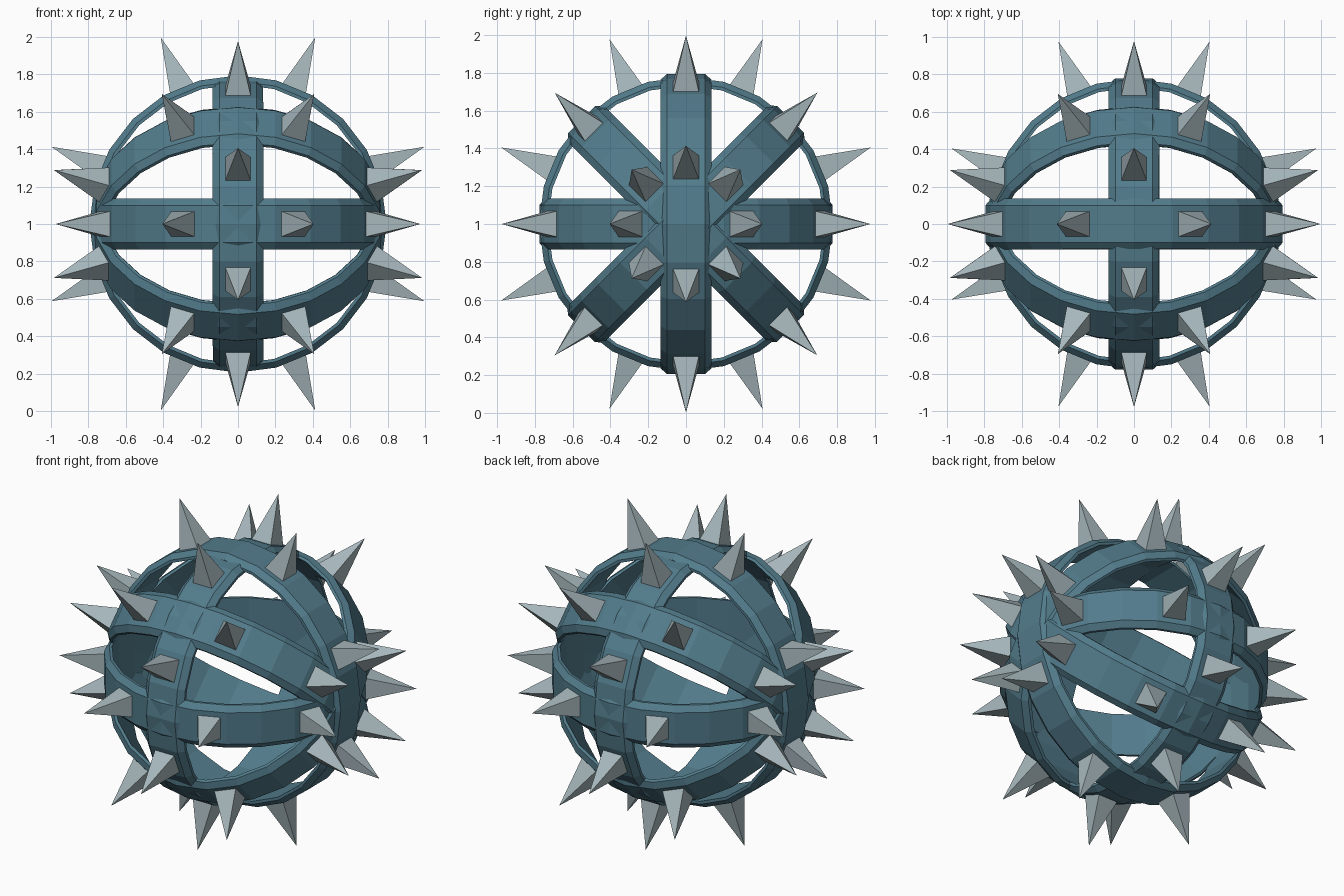
import bpy, bmesh, math
from mathutils import Matrix, Vector

if "Cube" in bpy.data.objects:
    bpy.data.objects.remove(bpy.data.objects["Cube"])

def material(name, rgb):
    m = bpy.data.materials.new(name)
    m.diffuse_color = (*rgb, 1)
    m.use_nodes = True
    m.node_tree.nodes["Principled BSDF"].inputs["Base Color"].default_value = m.diffuse_color
    return m

TEAL = material("teal_metal", (0.085, 0.20, 0.26))
STEEL = material("pale_steel", (0.38, 0.47, 0.50))
CENTER = Matrix.Translation((0, 0, 1))
SEGMENTS = 24

def add_object(name, bm, mat, rotation):
    bmesh.ops.recalc_face_normals(bm, faces=bm.faces)
    bm.transform(CENTER @ rotation)
    me = bpy.data.meshes.new(name)
    bm.to_mesh(me)
    bm.free()
    me.materials.append(mat)
    ob = bpy.data.objects.new(name, me)
    bpy.context.collection.objects.link(ob)

# Flat band with chamfered outer edges, swept around z
def band(name, scale, rotation):
    profile = [(0.782, -0.10), (0.782, 0.10), (0.752, 0.135),
               (0.735, 0.135), (0.735, -0.135), (0.752, -0.135)]
    bm = bmesh.new()
    loops = []
    for i in range(SEGMENTS):
        a = math.tau * i / SEGMENTS
        loops.append([bm.verts.new((r * scale * math.cos(a), r * scale * math.sin(a), h))
                      for r, h in profile])
    n = len(profile)
    for i in range(SEGMENTS):
        p, q = loops[i], loops[(i + 1) % SEGMENTS]
        for j in range(n):
            k = (j + 1) % n
            bm.faces.new((p[j], p[k], q[k], q[j]))
    add_object(name, bm, TEAL, rotation)

# Eight square pyramids pointing outwards, between the crossings
def spikes(name, scale, rotation):
    bm = bmesh.new()
    base, tip, half = 0.765 * scale, 1.063 * scale, 0.07
    for i in range(8):
        turn = Matrix.Rotation(math.tau * (i + 0.5) / 8, 4, 'Z')
        corners = [bm.verts.new(turn @ Vector((base, y * half, z * half)))
                   for y, z in ((-1, -1), (1, -1), (1, 1), (-1, 1))]
        apex = bm.verts.new(turn @ Vector((tip, 0, 0)))
        bm.faces.new(corners)
        for j in range(4):
            bm.faces.new((corners[j], corners[(j + 1) % 4], apex))
    add_object(name, bm, STEEL, rotation)

# Four rings share the x axis, the fifth crosses them at right angles
rings = [
    ("horizontal", 0.993, Matrix.Identity(4)),
    ("diagonal_a", 1.002, Matrix.Rotation(math.radians(45), 4, 'X')),
    ("upright", 1.016, Matrix.Rotation(math.radians(90), 4, 'X')),
    ("diagonal_b", 1.0, Matrix.Rotation(math.radians(135), 4, 'X')),
    ("cross", 0.996, Matrix.Rotation(math.radians(90), 4, 'Y')),
]
for name, scale, rot in rings:
    band(name + "_band", scale, rot)
    spikes(name + "_spikes", scale, rot)
